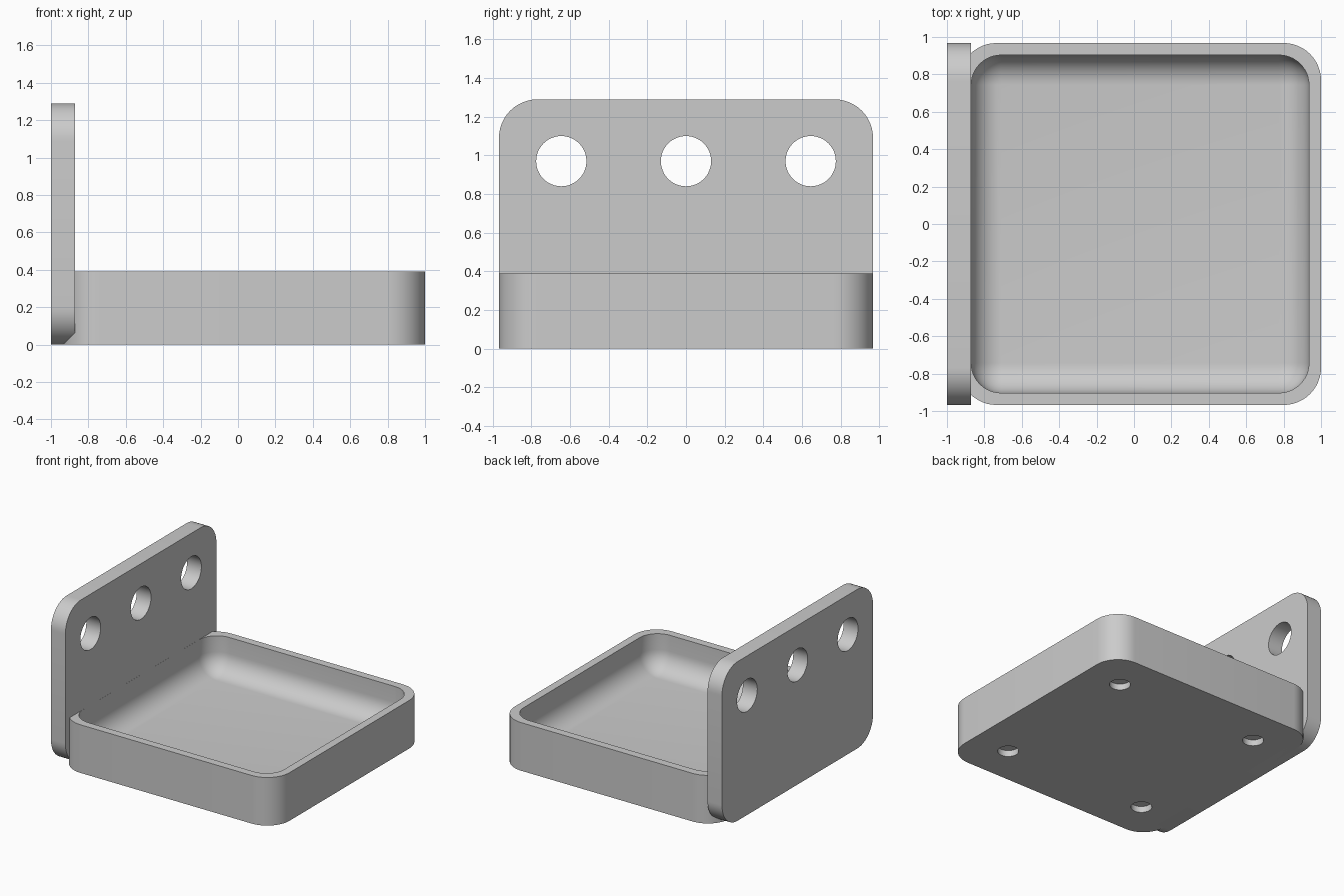
import bpy, bmesh, math
from mathutils import Vector

cube = bpy.data.objects.get("Cube")
if cube:
    bpy.data.objects.remove(cube, do_unlink=True)

grey = bpy.data.materials.new("mid grey")
grey.use_nodes = True
colour = (0.6, 0.6, 0.6, 1)
grey.diffuse_color = colour
grey.node_tree.nodes["Principled BSDF"].inputs["Base Color"].default_value = colour

TRAY_X = 0.0325      # tray centre
HALF = 0.9675        # half width of tray and plate
TRAY_H, PLATE_H = 0.39, 1.29
CORNER = 0.2
HOLE = 0.645         # hole spacing from centre


def rounded_rect(a, b, r, steps=12):
    """Closed 2D loop with half sizes a, b and corner radius r."""
    pts = []
    for k, (sx, sy) in enumerate([(1, 1), (-1, 1), (-1, -1), (1, -1)]):
        for i in range(steps + 1):
            t = math.pi / 2 * (k + i / steps)
            pts.append((sx * (a - r) + r * math.cos(t), sy * (b - r) + r * math.sin(t)))
    return pts


def loft(name, loops):
    """Skin a list of equal 3D loops and cap both ends."""
    bm = bmesh.new()
    rings = [[bm.verts.new(p) for p in loop] for loop in loops]
    n = len(rings[0])
    for lo, hi in zip(rings, rings[1:]):
        for i in range(n):
            j = (i + 1) % n
            bm.faces.new((lo[i], lo[j], hi[j], hi[i]))
    bm.faces.new(rings[0][::-1])
    bm.faces.new(rings[-1])
    bmesh.ops.remove_doubles(bm, verts=bm.verts, dist=1e-5)
    bmesh.ops.recalc_face_normals(bm, faces=bm.faces)
    mesh = bpy.data.meshes.new(name)
    bm.to_mesh(mesh)
    bm.free()
    mesh.materials.append(grey)
    obj = bpy.data.objects.new(name, mesh)
    bpy.context.collection.objects.link(obj)
    return obj


def drill(obj, centre, axis, radius, depth):
    """Cut a round hole through or into an object."""
    turn = Vector((0, 0, 1)).rotation_difference(Vector(axis))
    circle = [Vector((radius * math.cos(t), radius * math.sin(t), 0))
              for t in (math.tau * i / 48 for i in range(48))]
    loops = [[turn @ (p + Vector((0, 0, s * depth))) + Vector(centre) for p in circle]
             for s in (-1, 1)]
    cutter = loft("hole_cutter", loops)
    cutter.hide_render = True
    mod = obj.modifiers.new("hole", "BOOLEAN")
    mod.operation, mod.solver, mod.object = "DIFFERENCE", "EXACT", cutter
    bpy.context.view_layer.objects.active = obj
    bpy.ops.object.modifier_apply(modifier=mod.name)
    bpy.data.objects.remove(cutter, do_unlink=True)


def smooth(obj):
    bpy.ops.object.select_all(action="DESELECT")
    obj.select_set(True)
    bpy.context.view_layer.objects.active = obj
    bpy.ops.object.shade_smooth_by_angle(angle=math.radians(30))


# Tray: outer wall, rim, then the cavity with a filleted floor
def tray_loop(half, r, z):
    return [(TRAY_X + x, y, z) for x, y in rounded_rect(half, half, r)]


WALL, FILLET, FLOOR = 0.0645, 0.16, 0.1
inner = HALF - WALL
loops = [tray_loop(HALF, CORNER, 0), tray_loop(HALF, CORNER, TRAY_H),
         tray_loop(inner, FILLET, TRAY_H)]
for i in range(11):
    t = math.pi / 2 * i / 10
    inset = FILLET * (1 - math.cos(t))
    loops.append(tray_loop(inner - inset, FILLET - inset,
                           FLOOR + FILLET * (1 - math.sin(t))))
tray = loft("tray", loops)

# Four shallow blind holes under the tray
for sx in (-1, 1):
    for sy in (-1, 1):
        drill(tray, (TRAY_X + sx * HOLE, sy * HOLE, 0), (0, 0, 1), 0.078, 0.05)
smooth(tray)

# Upright plate with three round holes
outline = rounded_rect(HALF, PLATE_H / 2, CORNER)
plate = loft("upright_plate", [[(x, y, z + PLATE_H / 2) for y, z in outline]
                               for x in (-1, -0.871)])
for y in (-HOLE, 0, HOLE):
    drill(plate, (-0.935, y, 0.97), (1, 0, 0), 0.13, 0.2)
smooth(plate)
